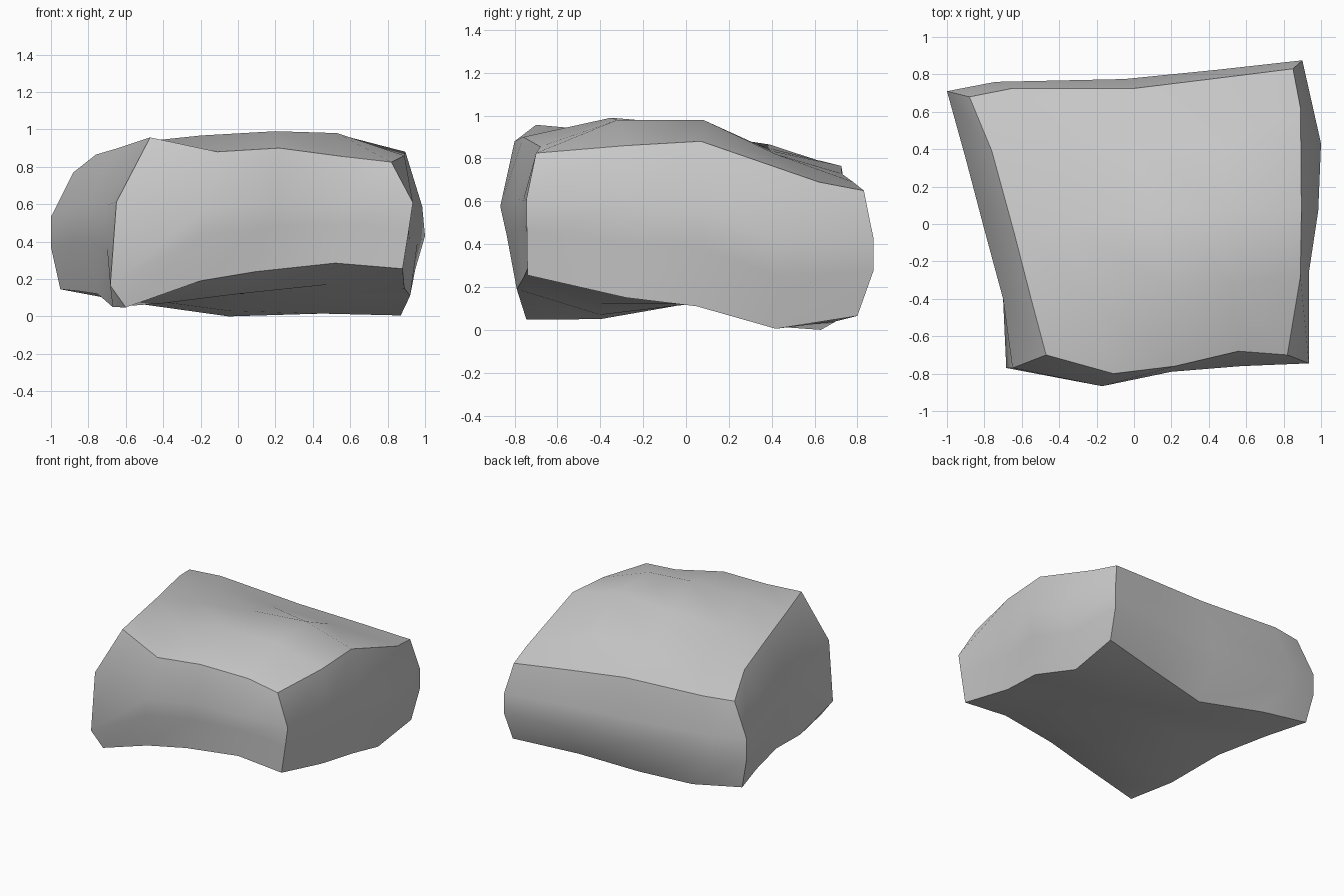
import bpy, bmesh
from mathutils import Vector

if "Cube" in bpy.data.objects:
    bpy.data.objects.remove(bpy.data.objects["Cube"])

# Rims run clockwise from the back-left corner, four segments per side
top_rim = [(-.88, .68, .77), (-.65, .725, .765), (0, .725, .73), (.45, .78, .69),
           (.85, .83, .65), (.89, .62, .69), (.895, .07, .88), (.89, -.28, .86),
           (.82, -.7, .825), (.56, -.68, .855), (.22, -.76, .9), (-.11, -.8, .88),
           (-.47, -.7, .957), (-.55, -.4, .93), (-.64, -.05, .90), (-.76, .39, .865)]
waist = [(-1, .71), (-.74, .76), (-.05, .775), (.45, .825),
         (.9, .875), (1, .43), (.985, .07), (.935, -.26),
         (.935, -.745), (.57, -.76), (.2, -.79), (-.17, -.867),
         (-.65, -.77), (-.7, -.4), (-.8, -.03), (-.9, .35)]
base_rim = [(-.95, .69, .145), (-.55, .71, .07), (-.05, .63, 0), (.4, .7, .04),
            (.88, .8, .065), (.87, .42, .005), (.92, .05, .11), (.89, -.28, .15),
            (.88, -.74, .255), (.52, -.74, .285), (.1, -.76, .24), (-.2, -.79, .19),
            (-.6, -.745, .048), (-.67, -.4, .05), (-.75, 0, .12), (-.85, .38, .135)]
# Interior points, rows from back to front
top_mid = [[(-.43, .38, .85), (0, .4, .835), (.47, .42, .82)],
           [(-.35, 0, .925), (.1, .06, .955), (.51, .08, .98)],
           [(-.2, -.42, .967), (.2, -.35, .99), (.53, -.32, .98)]]
base_mid = [[(-.5, .4, .09), (-.05, .4, .03), (.45, .42, .015)],
            [(-.4, .02, .12), (.05, .03, .12), (.5, .03, .115)],
            [(-.4, -.4, .07), (0, -.4, .12), (.48, -.33, .17)]]

bm = bmesh.new()


def wall_point(i, t, tuck):
    """Waist point at height fraction t, drawn in toward the base by tuck."""
    a, b, w = Vector(top_rim[i]), Vector(base_rim[i]), Vector((*waist[i], 0))
    w.z = b.z + (a.z - b.z) * t
    return bm.verts.new((*w.xy.lerp(b.xy, tuck), w.z))


# Front and right walls taper in below the waist
upper = [wall_point(i, .56 if 8 < i < 12 else .62, 0) for i in range(16)]
lower = [wall_point(i, .36, .4 if 4 < i < 12 else 0) for i in range(16)]
lower[12].co = (-.683, -.77, .165)
rims = [[bm.verts.new(p) for p in top_rim], upper, lower,
        [bm.verts.new(p) for p in base_rim]]

# Side walls
for a, b in zip(rims, rims[1:]):
    for i in range(16):
        j = (i + 1) % 16
        bm.faces.new((a[i], a[j], b[j], b[i]))


def patch(rim, mid):
    """Fill a rim with a 4 x 4 grid of faces."""
    g = {}
    for k in range(5):
        g[0, k], g[k, 4] = rim[k], rim[4 + k]
        g[4, k], g[k, 0] = rim[12 - k], rim[-k % 16]
    for r, row in enumerate(mid, 1):
        for q, p in enumerate(row, 1):
            g[r, q] = bm.verts.new(p)
    for r in range(4):
        for q in range(4):
            bm.faces.new((g[r, q], g[r, q + 1], g[r + 1, q + 1], g[r + 1, q]))


# Top and underside
patch(rims[0], top_mid)
patch(rims[-1], base_mid)
bmesh.ops.recalc_face_normals(bm, faces=bm.faces)

mesh = bpy.data.meshes.new("rock_block")
bm.to_mesh(mesh)
bm.free()
rock = bpy.data.objects.new("rock_block", mesh)
bpy.context.collection.objects.link(rock)
bpy.context.view_layer.objects.active = rock
rock.select_set(True)
bpy.ops.object.shade_smooth_by_angle(angle=.5)
